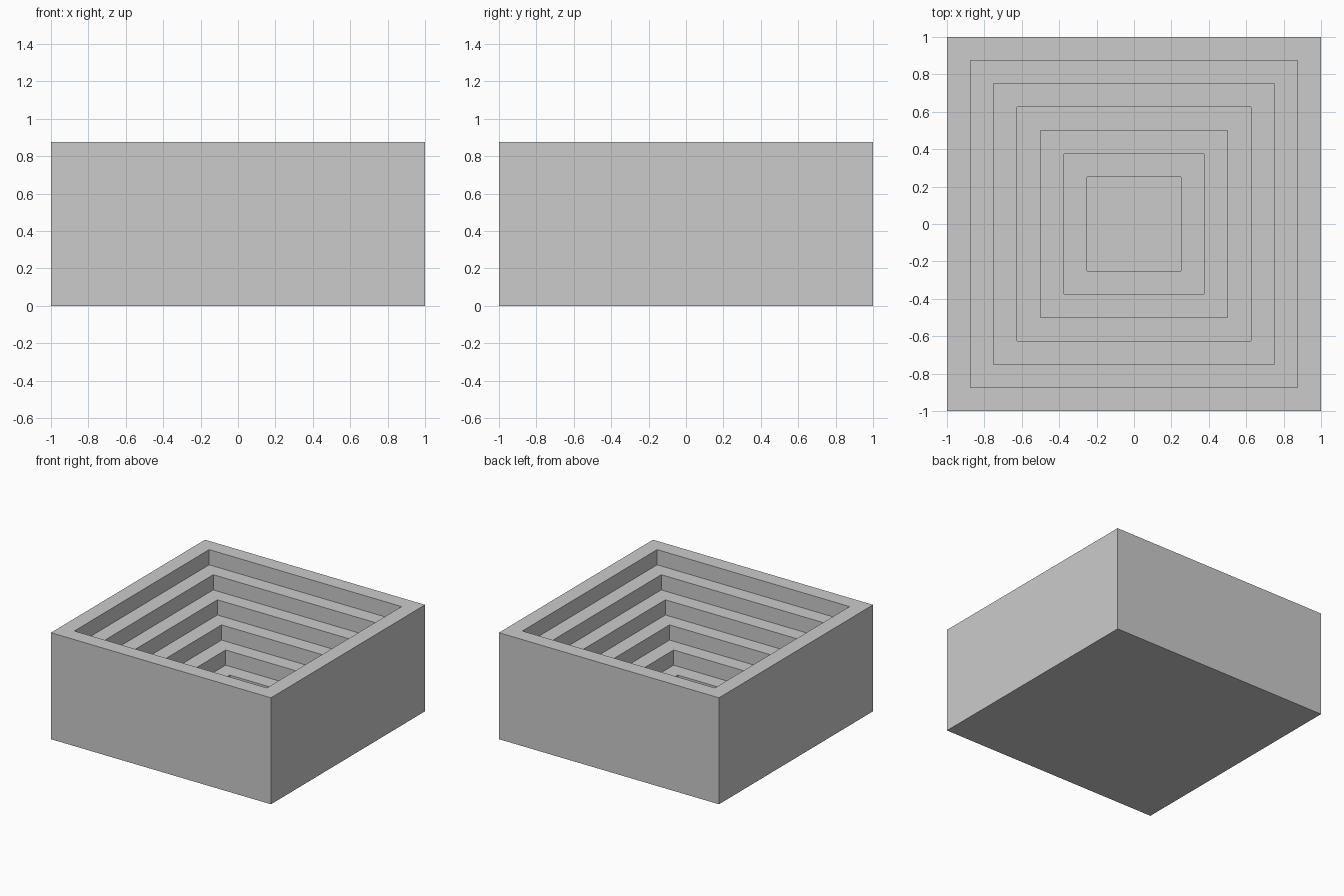
import bpy
import bmesh
from mathutils import Vector

if "Cube" in bpy.data.objects:
    bpy.data.objects.remove(bpy.data.objects["Cube"])

STEP = 0.125    # tread width and riser height
LEVELS = 6      # number of sunken steps
HEIGHT = 0.875

bm = bmesh.new()

# Solid outer block
bmesh.ops.create_cube(bm, size=2.0)
for v in bm.verts:
    v.co.z = HEIGHT if v.co.z > 0 else 0.0

# Stepped square pit: inset a tread, then sink a riser, level by level
floor = max(bm.faces, key=lambda f: f.calc_center_median().z)
for level in range(LEVELS):
    bmesh.ops.inset_region(bm, faces=[floor], thickness=STEP, use_even_offset=True)
    result = bmesh.ops.extrude_discrete_faces(bm, faces=[floor])
    floor = result["faces"][0]
    bmesh.ops.translate(bm, verts=floor.verts[:], vec=Vector((0, 0, -STEP)))

bmesh.ops.recalc_face_normals(bm, faces=bm.faces[:])
mesh = bpy.data.meshes.new("stepped_basin")
bm.to_mesh(mesh)
bm.free()
basin = bpy.data.objects.new("stepped_basin", mesh)
bpy.context.collection.objects.link(basin)
